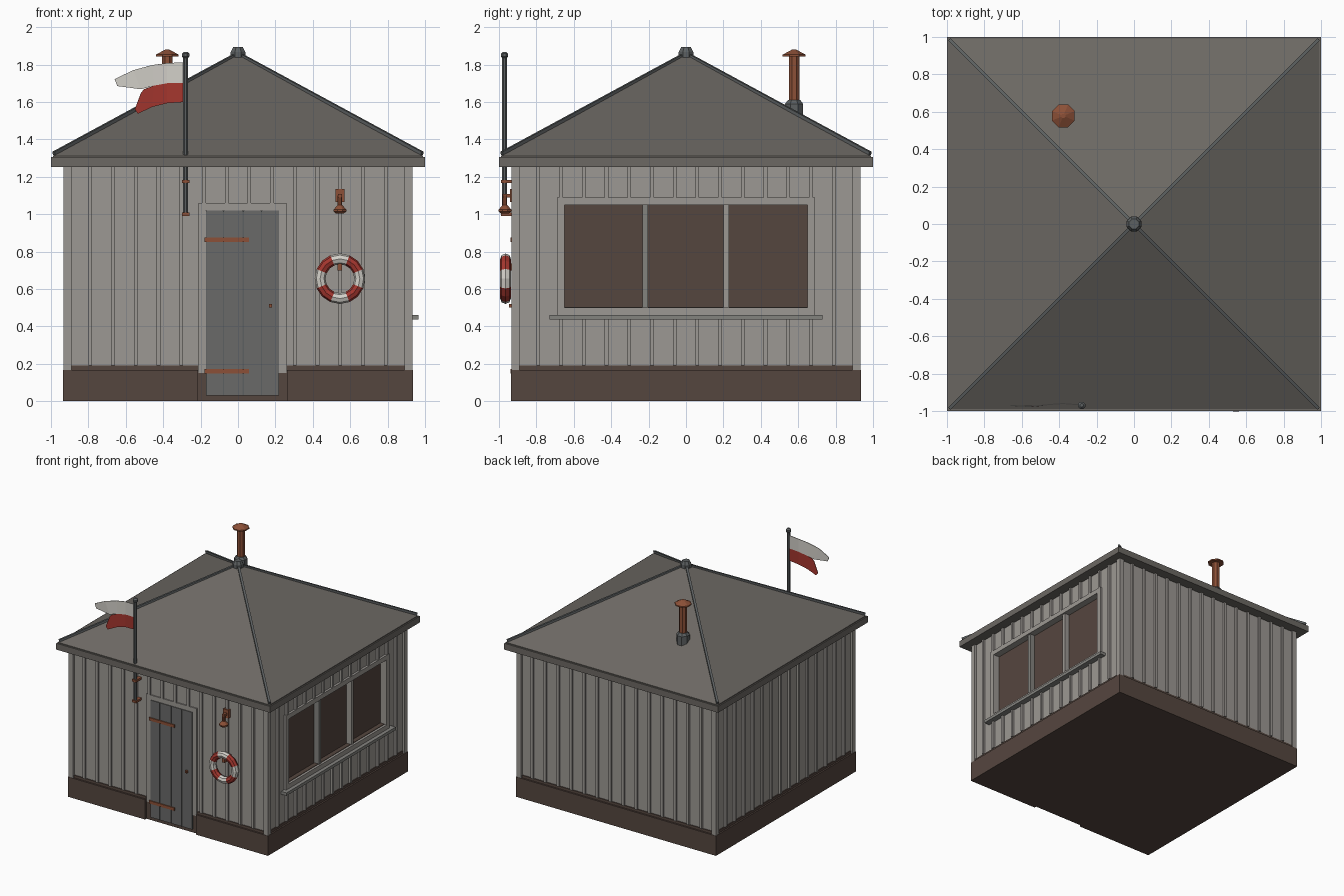
import bpy, bmesh, math
from mathutils import Matrix, Vector

if "Cube" in bpy.data.objects:
    bpy.data.objects.remove(bpy.data.objects["Cube"], do_unlink=True)


def material(name, hexcode):
    srgb = [int(hexcode[i:i + 2], 16) / 255 for i in (0, 2, 4)]
    col = [((c + 0.055) / 1.055) ** 2.4 for c in srgb] + [1]
    m = bpy.data.materials.new(name)
    m.use_nodes = True
    m.diffuse_color = col
    m.node_tree.nodes["Principled BSDF"].inputs["Base Color"].default_value = col
    return m


WALL = material("pale_boards", "9c9893")
BROWN = material("dark_brown", "55463f")
ROOF = material("roof_grey", "6c6863")
DOOR = material("door_grey", "6a6a69")
TRIM = material("trim_grey", "84837f")
IRON = material("iron_grey", "5c6061")
RUST = material("rust", "8c5037")
WHITE = material("off_white", "d2cfc8")
RED = material("red", "a4362e")


def finish(name, bm, *mats):
    bmesh.ops.recalc_face_normals(bm, faces=bm.faces)
    me = bpy.data.meshes.new(name)
    bm.to_mesh(me)
    bm.free()
    for m in mats:
        me.materials.append(m)
    ob = bpy.data.objects.new(name, me)
    bpy.context.collection.objects.link(ob)
    return ob


def boxes(name, mat, spans, turn=0):
    """One object of boxes (x0, x1, y0, y1, z0, z1), turned about z in quarter turns."""
    bm = bmesh.new()
    for x0, x1, y0, y1, z0, z1 in spans:
        mid = Vector((x0 + x1, y0 + y1, z0 + z1)) / 2
        size = Matrix.Diagonal((x1 - x0, y1 - y0, z1 - z0, 1))
        bmesh.ops.create_cube(bm, size=1, matrix=Matrix.Translation(mid) @ size)
    bm.transform(Matrix.Rotation(turn * math.pi / 2, 4, "Z"))
    return finish(name, bm, mat)


def lathe(name, mat, x, y, rings, n=8):
    """Closed turned shape from (radius, height) rings."""
    bm = bmesh.new()
    loops = [[bm.verts.new((x + r * math.cos((k + .5) * math.tau / n),
                            y + r * math.sin((k + .5) * math.tau / n), z))
              for k in range(n)] for r, z in rings]
    for a, b in zip(loops, loops[1:]):
        for k in range(n):
            bm.faces.new((a[k], a[(k + 1) % n], b[(k + 1) % n], b[k]))
    bm.faces.new(loops[0])
    bm.faces.new(loops[-1])
    return finish(name, bm, mat)


# Core of the hut; the window side is set back and built up around the opening
boxes("wall_core", WALL, [(-.915, .87, -.915, .915, .1, 1.27)])
boxes("window_wall", WALL, [(-.915, .915, -.915, -.86, .1, .5), (-.915, .915, -.915, -.86, 1.05, 1.27),
                            (-.915, -.65, -.915, -.86, .5, 1.05), (.65, .915, -.915, -.86, .5, 1.05)], 1)
boxes("foundation", BROWN, [(-.916, .916, -.916, .916, 0, .16)])

# Skirting, battens and corner posts on each side: 0 front, 1 window side, 2 back, 3 far side
SIDES = ("front", "window_side", "back", "blind_side")
for turn, side in enumerate(SIDES):
    spans = [(-.935, -.215), (.262, .935)] if turn == 0 else [(-.935, .935)]
    boxes(side + "_skirting", BROWN, [(a, b, -.935, -.9, 0, .168) for a, b in spans], turn)
    inner = [(max(a, -.89), min(b, .89)) for a, b in spans]
    boxes(side + "_ledge", BROWN, [(a, b, -.922, -.9, .16, .19) for a, b in inner], turn)
    strips = []
    for i in range(-7, 7):
        u = (i + .5) * .1215
        gaps = [(.19, 1.26)]
        if turn == 0 and -.21 < u < .26:
            gaps = [(1.06, 1.26)]
        if turn == 1 and abs(u) < .7:
            gaps = [(.19, .44), (1.09, 1.26)]
        strips += [(u - .01, u + .01, -.932, -.9, a, b) for a, b in gaps]
    strips += [(-.932, -.89, -.932, -.89, .16, 1.26)]
    boxes(side + "_battens", WALL, strips, turn)

# Door: thin surround, planked leaf, strap hinges and knob
boxes("door_frame", WALL, [(-.21, -.17, -.924, -.9, .15, 1.06), (.22, .26, -.924, -.9, .15, 1.06),
                           (-.17, .22, -.924, -.9, 1.02, 1.06)])
edges = (-.172, -.078, .028, .126, .222)
boxes("door_planks", DOOR, [(a + .003, b - .003, -.93, -.9, .03, 1.02) for a, b in zip(edges, edges[1:])])
boxes("door_backing", IRON, [(-.17, .22, -.926, -.9, .03, 1.018)])
boxes("door_hinges", RUST, [(-.178, .06, -.938, -.92, z - .012, z + .012) for z in (.16, .862)])
boxes("door_knob", RUST, [(.165, .183, -.946, -.92, .5, .52)])

# Window: panes, reveal, mullions, surround and sill
boxes("window_panes", BROWN, [(-.65, .65, -.876, -.868, .5, 1.05)], 1)
boxes("window_reveal", BROWN, [(-.65, .65, -.914, -.87, .5, .504)], 1)
boxes("mullion_front", TRIM, [(-.233, -.203, -.92, -.87, .5, 1.05)], 1)
boxes("mullion_back", WALL, [(.2, .23, -.92, -.87, .5, 1.05)], 1)
boxes("window_frame", WALL, [(-.69, -.65, -.934, -.9, .46, 1.09), (.65, .69, -.934, -.9, .46, 1.09),
                             (-.65, .65, -.934, -.9, 1.05, 1.09), (-.65, .65, -.934, -.9, .46, .5)], 1)
boxes("window_sill", TRIM, [(-.73, .73, -.965, -.9, .437, .462)], 1)

# Roof: eave slab, four slopes, hip ridges and finial
boxes("eaves", ROOF, [(-1, 1, -1, 1, 1.252, 1.305)])
lathe("roof_slopes", ROOF, 0, 0, [(1.4, 1.304), (1.4, 1.312), (.01, 1.855)], 4)
bm = bmesh.new()
low, top = Vector((.985, .985, 1.325)), Vector((0, 0, 1.858))
along = top - low
place = Matrix.Translation((low + top) / 2) @ along.to_track_quat("X", "Z").to_matrix().to_4x4()
for k in range(4):
    bmesh.ops.create_cube(bm, size=1, matrix=Matrix.Rotation(k * math.pi / 2, 4, "Z") @ place
                          @ Matrix.Diagonal((along.length, .018, .018, 1)))
finish("hip_ridges", bm, IRON)
lathe("finial", IRON, 0, 0, [(.028, 1.81), (.042, 1.83), (.042, 1.868), (.028, 1.893)])

# Stove pipe
PX, PY = -.378, .578
lathe("pipe_collar", IRON, PX, PY, [(.052, 1.5), (.052, 1.59), (.036, 1.61)])
lathe("stove_pipe", RUST, PX, PY, [(.031, 1.55), (.031, 1.85)])
lathe("pipe_cap", RUST, PX, PY, [(.066, 1.843), (.066, 1.853), (.012, 1.88)])

# Flag pole with brackets
FX, FY = -.28, -.97
lathe("flag_pole", IRON, FX, FY, [(.014, .995), (.014, 1.835), (.021, 1.842), (.021, 1.858), (.01, 1.868)])
boxes("pole_brackets", RUST, [(FX - .02, FX + .02, FY - .02, -.91, z - .009, z + .009) for z in (1.0, 1.175)])


def flag_band(name, mat, columns):
    bm = bmesh.new()
    pairs = []
    for x_top, z_top, x_low, z_low in columns:
        pairs.append([bm.verts.new((x, -.968 - .008 * math.sin((x + .28) * 16), z))
                      for x, z in ((x_top, z_top), (x_low, z_low))])
    for a, b in zip(pairs, pairs[1:]):
        bm.faces.new((a[0], b[0], b[1], a[1]))
    ob = finish(name, bm, mat)
    mod = ob.modifiers.new("thickness", "SOLIDIFY")
    mod.thickness = .005
    mod.offset = 0


flag_band("flag_white", WHITE, [(-.285, 1.812, -.285, 1.702), (-.38, 1.808, -.38, 1.7), (-.46, 1.797, -.45, 1.687),
                                (-.56, 1.77, -.52, 1.668), (-.66, 1.722, -.645, 1.685)])
flag_band("flag_red", RED, [(-.285, 1.702, -.285, 1.6), (-.38, 1.7, -.38, 1.593), (-.45, 1.687, -.46, 1.573),
                            (-.505, 1.667, -.535, 1.537), (-.52, 1.645, -.552, 1.56)])

# Lifebuoy in eight alternating segments, on a peg
LX, LZ = .545, .655
bpy.ops.mesh.primitive_torus_add(major_segments=16, minor_segments=8, major_radius=.106, minor_radius=.029,
                                 location=(LX, -.965, LZ), rotation=(math.pi / 2, 0, 0))
buoy = bpy.context.object
buoy.name = "lifebuoy"
buoy.data.materials.append(WHITE)
buoy.data.materials.append(RED)
for f in buoy.data.polygons:
    angle = math.degrees(math.atan2(f.center.y, f.center.x))
    f.material_index = int((angle + 382.5) // 45) % 2
boxes("lifebuoy_peg", RUST, [(LX - .012, LX + .012, -.975, -.91, .7, .735)])

# Wall lamp: plate, arm and shade
boxes("lamp_bracket", RUST, [(LX - .025, LX + .025, -.94, -.91, 1.065, 1.135),
                             (LX - .01, LX + .01, -.98, -.93, 1.09, 1.108)])
lathe("lamp_shade", RUST, LX, -.968, [(.022, 1.003), (.037, 1.015), (.037, 1.024), (.013, 1.05), (.013, 1.1)])
